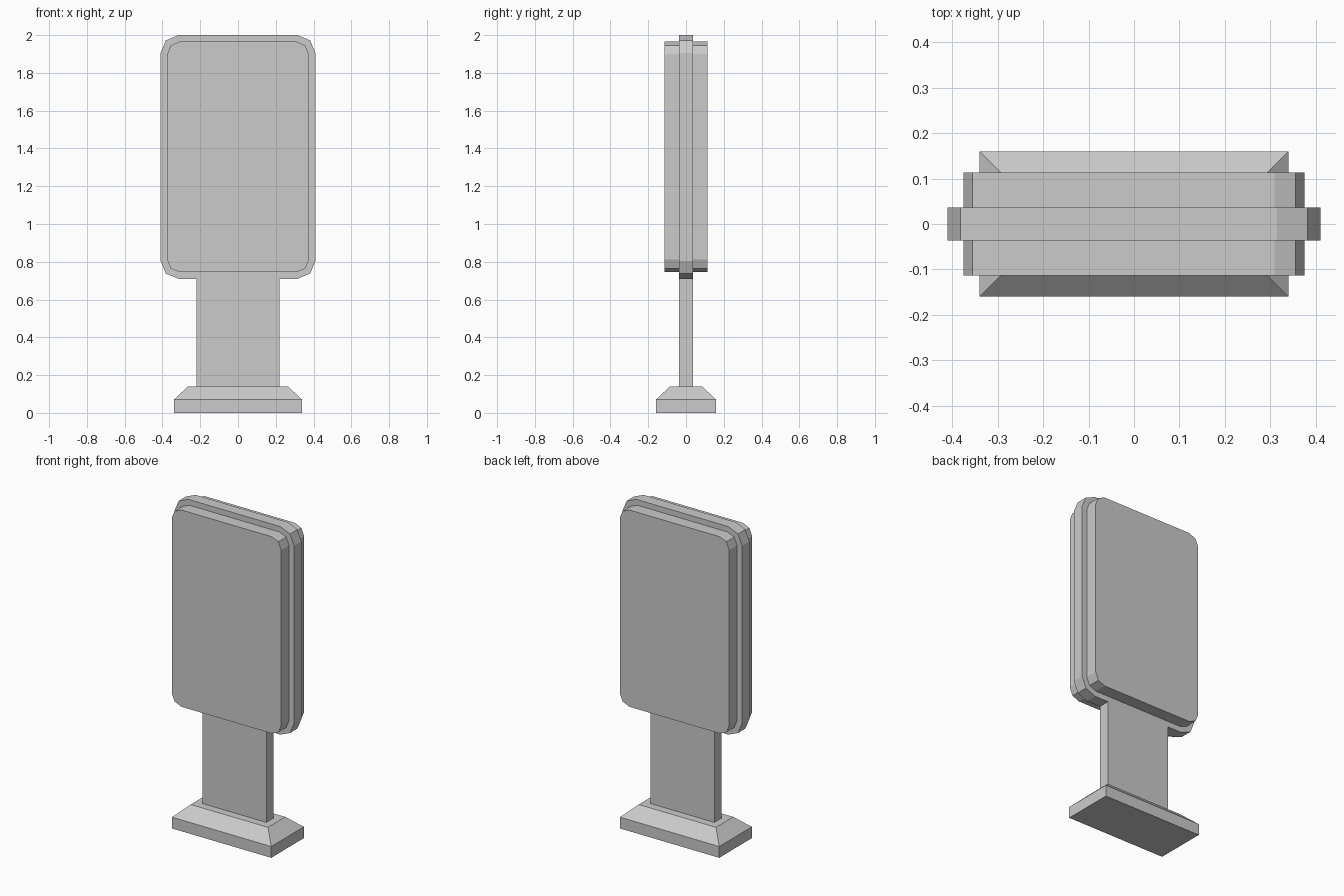
import bpy, bmesh, math

if "Cube" in bpy.data.objects:
    bpy.data.objects.remove(bpy.data.objects["Cube"])


def make_object(name, bm):
    bmesh.ops.recalc_face_normals(bm, faces=bm.faces)
    mesh = bpy.data.meshes.new(name)
    bm.to_mesh(mesh)
    bm.free()
    ob = bpy.data.objects.new(name, mesh)
    bpy.context.collection.objects.link(ob)
    return ob


def extrude_profile(name, points, y0, y1):
    bm = bmesh.new()
    face = bm.faces.new([bm.verts.new((x, y0, z)) for x, z in points])
    ext = bmesh.ops.extrude_face_region(bm, geom=[face])["geom"]
    verts = [v for v in ext if isinstance(v, bmesh.types.BMVert)]
    bmesh.ops.translate(bm, verts=verts, vec=(0, y1 - y0, 0))
    return make_object(name, bm)


def rounded_rect(w, z0, z1, r, steps=2):
    # counter-clockwise, starting at the bottom right corner
    corners = [(w - r, z0 + r, -90), (w - r, z1 - r, 0),
               (r - w, z1 - r, 90), (r - w, z0 + r, 180)]
    pts = []
    for cx, cz, start in corners:
        for i in range(steps + 1):
            a = math.radians(start + 90 * i / steps)
            pts.append((cx + r * math.cos(a), cz + r * math.sin(a)))
    return pts


# Centre frame and post, one continuous outline
outline = rounded_rect(0.41, 0.71, 2.0, 0.095)
outline += [(-0.22, 0.71), (-0.22, 0.14), (0.22, 0.14), (0.22, 0.71)]
extrude_profile("frame_and_post", outline, -0.036, 0.036)

# Display panels on both faces
panel = rounded_rect(0.375, 0.745, 1.965, 0.066)
for name, side in (("front_panel", -1), ("back_panel", 1)):
    extrude_profile(name, panel, side * 0.036, side * 0.113)

# Foot block with sloped top
bm = bmesh.new()
rings = []
for hx, hy, z in ((0.34, 0.16, 0), (0.34, 0.16, 0.07), (0.265, 0.085, 0.14)):
    rings.append([bm.verts.new((sx * hx, sy * hy, z))
                  for sx, sy in ((-1, -1), (1, -1), (1, 1), (-1, 1))])
for low, high in zip(rings, rings[1:]):
    for i in range(4):
        j = (i + 1) % 4
        bm.faces.new((low[i], low[j], high[j], high[i]))
bm.faces.new(rings[0][::-1])
bm.faces.new(rings[-1])
make_object("foot", bm)
